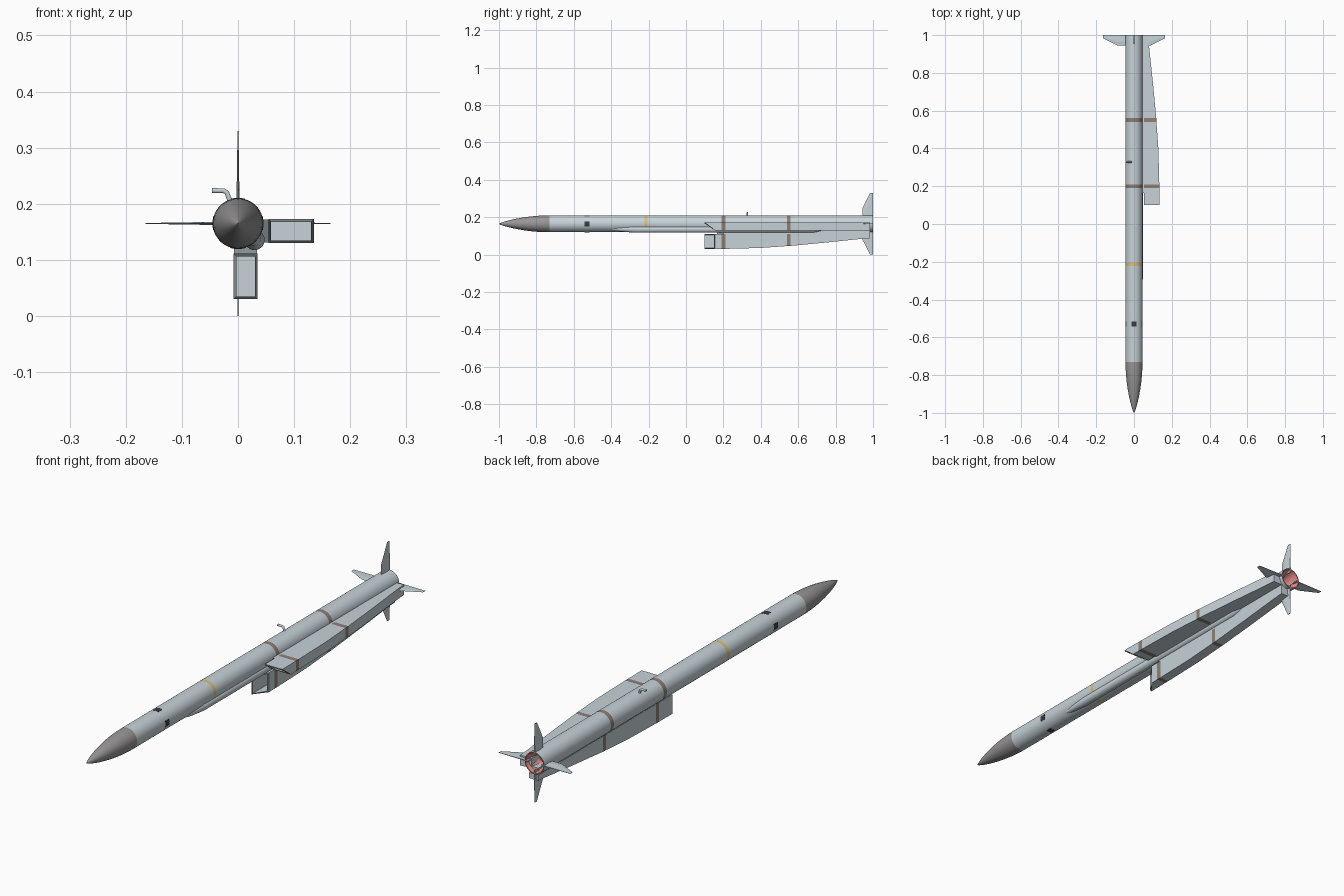
import bpy, bmesh, math
from mathutils import Vector, Matrix

if "Cube" in bpy.data.objects:
    bpy.data.objects.remove(bpy.data.objects["Cube"])

CZ, R = 0.165, 0.045


def mat(name, rgb):
    m = bpy.data.materials.new(name)
    m.diffuse_color = (*rgb, 1)
    m.use_nodes = True
    m.node_tree.nodes["Principled BSDF"].inputs["Base Color"].default_value = m.diffuse_color
    return m


PAINT = mat("pale_paint", (0.57, 0.65, 0.69))
NOSE = mat("nose_grey", (0.31, 0.30, 0.30))
BROWN = mat("brown_band", (0.27, 0.21, 0.18))
YELLOW = mat("yellow_band", (0.72, 0.52, 0.18))
DARK = mat("dark_patch", (0.04, 0.045, 0.05))
PINK = mat("nozzle_pink", (0.75, 0.25, 0.23))
RIM = mat("intake_lip", (0.22, 0.25, 0.26))


def loft(name, rings, mats, smooth=None):
    """Skin a list of rings; mats gives the material of each segment."""
    bm = bmesh.new()
    rows = [[bm.verts.new(p) for p in ring] for ring in rings]
    slots = list(dict.fromkeys(mats))
    n = len(rows[0])
    for a, b, m in zip(rows, rows[1:], mats):
        for i in range(n):
            j = (i + 1) % n
            bm.faces.new((a[i], a[j], b[j], b[i])).material_index = slots.index(m)
    for row, m in ((rows[0], mats[0]), (rows[-1], mats[-1])):
        bm.faces.new(row).material_index = slots.index(m)
    bmesh.ops.recalc_face_normals(bm, faces=bm.faces)
    me = bpy.data.meshes.new(name)
    bm.to_mesh(me)
    bm.free()
    for m in slots:
        me.materials.append(m)
    ob = bpy.data.objects.new(name, me)
    bpy.context.collection.objects.link(ob)
    if smooth:
        bpy.ops.object.select_all(action='DESELECT')
        bpy.context.view_layer.objects.active = ob
        ob.select_set(True)
        bpy.ops.object.shade_smooth_by_angle(angle=math.radians(smooth))
    return ob


def circle(y, r, cx=0.0, cz=CZ, n=48):
    return [(cx + r * math.cos(2 * math.pi * i / n), y,
             cz + r * math.sin(2 * math.pi * i / n)) for i in range(n)]


# Body: ogive nose, painted tube with bands, recessed nozzle
profile, mats = [], []
for i in range(15):
    s = max((i / 14) ** 1.5, 0.002)
    profile.append((-1 + 0.27 * s if i else -1, R * math.sin(math.pi / 2 * s) ** 0.75))
    mats.append(NOSE)
mats.pop()
for y, m in ((-0.223, PAINT), (-0.207, YELLOW), (0.19, PAINT), (0.21, BROWN),
             (0.54, PAINT), (0.56, BROWN), (1.0, PAINT)):
    profile.append((y, R))
    mats.append(m)
for y, r in ((1.0, 0.041), (0.985, 0.038), (0.975, 0.033), (0.93, 0.026)):
    profile.append((y, r))
    mats.append(PINK)
loft("body", [circle(y, r) for y, r in profile], mats, 30)


# Two ducts, mirrored about the lower diagonal: u is radial, v is sideways
def to_right(u, v, y):
    return (u, y, CZ + v)


def to_bottom(u, v, y):
    return (-v, y, CZ - u)


U0, V0, V1, T = 0.054, -0.035, 0.008, 0.005


def section(f, u0, u1, v0, v1, y0, y1):
    return [f(u0, v0, y0), f(u1, v0, y0), f(u1, v1, y1), f(u0, v1, y1)]


for side, f in (("right", to_right), ("bottom", to_bottom)):
    rings = [section(f, U0 + T, 0.135 - T, V0 + T, V1 - T, 0.3, 0.3),
             section(f, U0 + T, 0.135 - T, V0 + T, V1 - T, 0.15, 0.1),
             section(f, U0, 0.135, V0, V1, 0.155, 0.1)]
    mats = [PAINT, RIM]
    for y, u, m in ((0.19, 0.134, PAINT), (0.21, 0.134, BROWN), (0.4, 0.129, PAINT),
                    (0.54, 0.119, PAINT), (0.56, 0.118, BROWN), (0.75, 0.1, PAINT),
                    (0.94, 0.08, PAINT), (0.985, 0.077, PAINT)):
        rings.append(section(f, U0, u, V0, V1, y, y))
        mats.append(m)
    loft(side + "_intake_duct", rings, mats)
    # Diverter joining the duct to the body
    loft(side + "_diverter", [section(f, 0.025, U0 + 0.002, V0 + 0.001, V1 - 0.001, 0.2, 0.165),
                              section(f, 0.025, U0 + 0.002, V0 + 0.001, V1 - 0.001, 0.984, 0.984)],
         [PAINT])

# Cable fairing along the lower diagonal between the ducts
d = 0.0295
loft("cable_fairing",
     [circle(y, r, k, CZ - k, 24) for y, r, k in
      ((-0.42, 0.004, 0.026), (-0.36, 0.012, 0.028), (-0.28, 0.018, d),
       (0.68, 0.018, d), (0.75, 0.006, 0.027))], [PAINT] * 4, 30)

# Four tail fins and four dark sensor patches
for i, where in enumerate(("right", "top", "left", "bottom")):
    turn = Matrix.Translation((0, 0, CZ)) @ Matrix.Rotation(-i * math.pi / 2, 4, 'Y')
    rings = []
    for u, y0, y1, h in ((0.03, 0.945, 1.0, 0.003), (0.088, 0.945, 1.0, 0.002),
                         (0.165, 0.984, 1.0, 0.0008)):
        ym = y0 + 0.4 * (y1 - y0)
        rings.append([turn @ Vector(p) for p in
                      ((u, y0, 0), (u, ym, h), (u, y1, h * 0.6),
                       (u, y1, -h * 0.6), (u, ym, -h))])
    loft(where + "_fin", rings, [PAINT] * 2)
    patch = []
    for y in (-0.543, -0.517):
        patch.append([turn @ Vector((r * math.cos(a), y, r * math.sin(a)))
                      for r, angles in ((R + 0.0008, (-0.29, -0.1, 0.1, 0.29)),
                                        (R - 0.002, (0.29, 0.1, -0.1, -0.29))) for a in angles])
    loft(where + "_sensor_patch", patch, [DARK])

# Bent umbilical connector on top
cu = bpy.data.curves.new("umbilical_connector", 'CURVE')
cu.dimensions = '3D'
cu.bevel_depth = 0.0045
cu.bevel_resolution = 3
cu.use_fill_caps = True
pts = ((-0.012, 0.200), (-0.017, 0.212), (-0.020, 0.220), (-0.026, 0.2235), (-0.046, 0.2235))
sp = cu.splines.new('POLY')
sp.points.add(len(pts) - 1)
for p, (x, z) in zip(sp.points, pts):
    p.co = (x, 0.328, z, 1)
sp.use_smooth = True
cu.materials.append(PAINT)
bpy.context.collection.objects.link(bpy.data.objects.new("umbilical_connector", cu))
